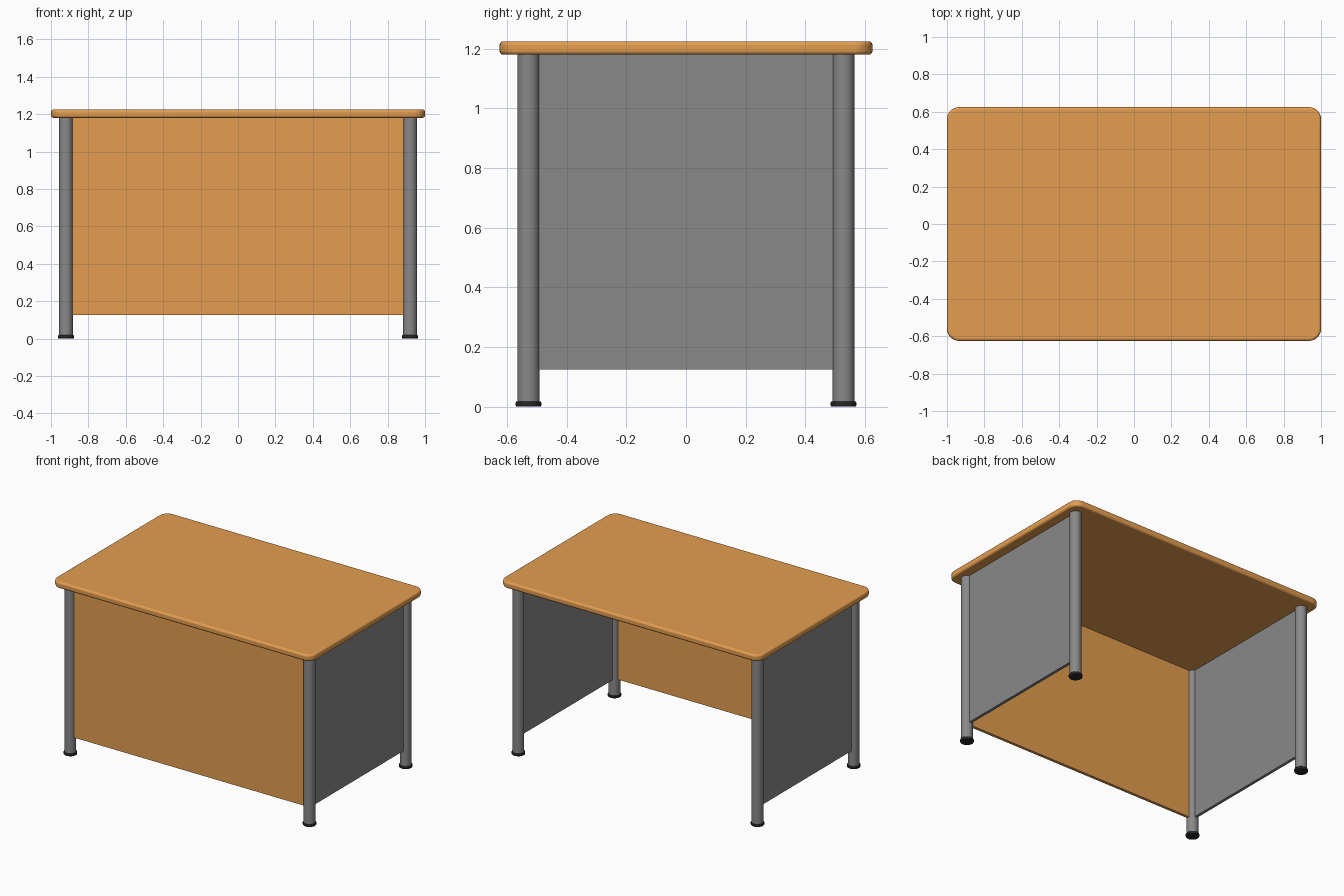
import bpy, bmesh, math

if "Cube" in bpy.data.objects:
    bpy.data.objects.remove(bpy.data.objects["Cube"])

LEG_X, LEG_Y, LEG_R = 0.92, 0.528, 0.037
TOP_Z0, TOP_Z1 = 1.18, 1.225


def material(name, rgb):
    m = bpy.data.materials.new(name)
    m.diffuse_color = (*rgb, 1)
    m.use_nodes = True
    m.node_tree.nodes["Principled BSDF"].inputs["Base Color"].default_value = m.diffuse_color
    return m


wood = material("orange_wood", (0.78, 0.34, 0.08))
metal = material("grey_metal", (0.25, 0.25, 0.25))
rubber = material("dark_rubber", (0.02, 0.02, 0.02))


def finish(ob, name, mat, bevel=0, segments=3):
    ob.name = name
    ob.data.materials.append(mat)
    if bevel:
        mod = ob.modifiers.new("edge_round", 'BEVEL')
        mod.width = bevel
        mod.segments = segments
        mod.limit_method = 'ANGLE'
        mod.angle_limit = math.radians(40)
    bpy.ops.object.shade_smooth_by_angle(angle=math.radians(35))


def box(name, center, size, mat):
    bpy.ops.mesh.primitive_cube_add(size=1, location=center)
    ob = bpy.context.object
    ob.scale = size
    bpy.ops.object.transform_apply(location=False, rotation=False, scale=True)
    finish(ob, name, mat)


def cylinder(name, x, y, z0, z1, r, mat, bevel=0):
    bpy.ops.mesh.primitive_cylinder_add(vertices=32, radius=r, depth=z1 - z0,
                                        location=(x, y, (z0 + z1) / 2))
    finish(bpy.context.object, name, mat, bevel, 2)


# Table top: rounded rectangle outline, extruded, with softened rims
def table_top(hx, hy, corner):
    bm = bmesh.new()
    verts = []
    for i, (sx, sy) in enumerate([(1, 1), (-1, 1), (-1, -1), (1, -1)]):
        for k in range(9):
            a = math.radians(90 * i + 90 * k / 8)
            verts.append(bm.verts.new((sx * (hx - corner) + corner * math.cos(a),
                                       sy * (hy - corner) + corner * math.sin(a),
                                       TOP_Z0)))
    face = bm.faces.new(verts)
    ext = bmesh.ops.extrude_face_region(bm, geom=[face])
    moved = [v for v in ext["geom"] if isinstance(v, bmesh.types.BMVert)]
    bmesh.ops.translate(bm, verts=moved, vec=(0, 0, TOP_Z1 - TOP_Z0))
    bmesh.ops.recalc_face_normals(bm, faces=bm.faces)
    me = bpy.data.meshes.new("table_top")
    bm.to_mesh(me)
    bm.free()
    ob = bpy.data.objects.new("table_top", me)
    bpy.context.collection.objects.link(ob)
    bpy.ops.object.select_all(action='DESELECT')
    ob.select_set(True)
    bpy.context.view_layer.objects.active = ob
    finish(ob, "table_top", wood, 0.013, 4)


table_top(1.0, 0.625, 0.065)

# Round legs with foot caps
for sx, side in ((-1, "left"), (1, "right")):
    for sy, end in ((-1, "front"), (1, "back")):
        x, y = sx * LEG_X, sy * LEG_Y
        cylinder(f"{end}_{side}_leg", x, y, 0.01, TOP_Z0, LEG_R, metal)
        cylinder(f"{end}_{side}_foot", x, y, 0, 0.018, 0.043, rubber, 0.004)

# Front modesty panel and two side panels, tucked into the legs
PZ0, PT, TUCK = 0.125, 0.02, 0.03
pz, ph = (PZ0 + TOP_Z0) / 2, TOP_Z0 - PZ0
box("front_panel", (0, -LEG_Y, pz), (2 * (LEG_X - TUCK), PT, ph), wood)
for sx, side in ((-1, "left"), (1, "right")):
    box(f"{side}_side_panel", (sx * LEG_X, 0, pz),
        (PT, 2 * (LEG_Y - TUCK), ph), metal)
